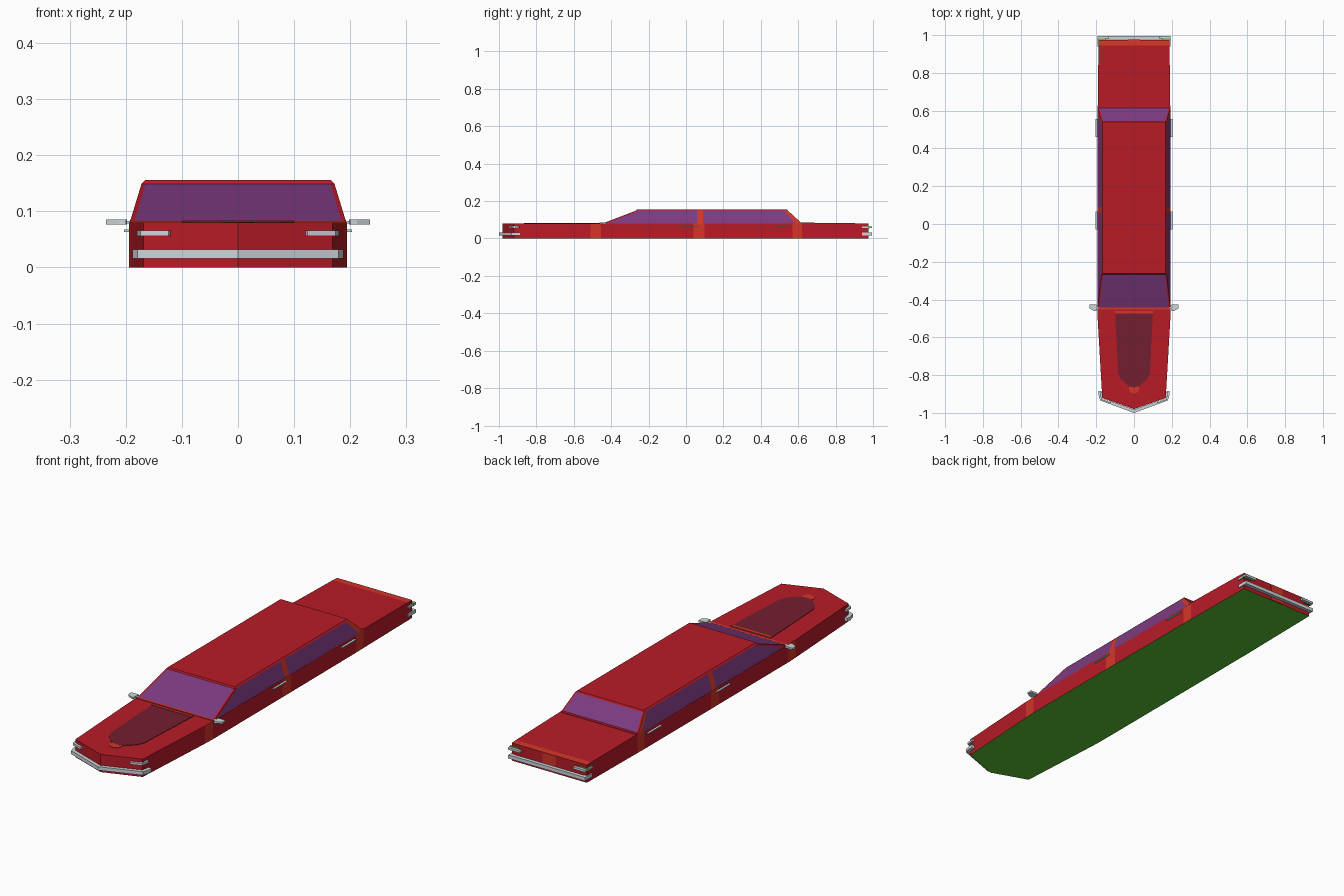
import bpy, bmesh, math
from mathutils import Vector

if "Cube" in bpy.data.objects:
    bpy.data.objects.remove(bpy.data.objects["Cube"])


def material(name, r, g, b):
    m = bpy.data.materials.new(name)
    lin = [((c / 255 + 0.055) / 1.055) ** 2.4 if c > 10 else c / 255 / 12.92 for c in (r, g, b)]
    m.diffuse_color = (*lin, 1)
    m.use_nodes = True
    m.node_tree.nodes["Principled BSDF"].inputs["Base Color"].default_value = m.diffuse_color
    return m


MATS = [material("body red", 184, 27, 39), material("glass purple", 125, 58, 128),
        material("trim orange", 212, 54, 40), material("hood maroon", 116, 30, 49),
        material("chrome grey", 205, 214, 219), material("underside green", 92, 196, 54)]
RED, GLASS, ORANGE, MAROON, CHROME, GREEN = range(6)


def build(name, verts, faces, colours):
    """Mesh from points and faces; colours is one index or one per face."""
    bm = bmesh.new()
    vs = [bm.verts.new(v) for v in verts]
    for i, f in enumerate(faces):
        face = bm.faces.new([vs[k] for k in f])
        face.material_index = colours if isinstance(colours, int) else colours[i]
    bmesh.ops.remove_doubles(bm, verts=bm.verts, dist=1e-5)
    bmesh.ops.recalc_face_normals(bm, faces=bm.faces)
    me = bpy.data.meshes.new(name)
    for m in MATS:
        me.materials.append(m)
    bm.to_mesh(me)
    bm.free()
    ob = bpy.data.objects.new(name, me)
    bpy.context.collection.objects.link(ob)
    return ob


def slab(name, outline, z0, z1, colour):
    """Flat plate from an xy outline."""
    n = len(outline)
    verts = [(x, y, z) for z in (z0, z1) for x, y in outline]
    faces = [range(n), range(n, 2 * n)]
    faces += [(i, (i + 1) % n, n + (i + 1) % n, n + i) for i in range(n)]
    return build(name, verts, faces, colour)


def bar(name, path, z, h, t, colour=CHROME):
    """Flat-fronted bar swept along an xy path with mitred corners."""
    pts = [Vector(p) for p in path]
    dirs = [(b - a).normalized() for a, b in zip(pts, pts[1:])]
    section = [(0, -h), (0, h), (t, h), (t, -h)]
    k = len(section)
    verts, faces = [], []
    for i, p in enumerate(pts):
        a, b = dirs[max(i - 1, 0)], dirs[min(i, len(dirs) - 1)]
        d = (a + b).normalized()
        out = Vector((d.y, -d.x)) / max(d.dot(a), 0.3)
        verts += [(p.x + out.x * s, p.y + out.y * s, z + dz) for s, dz in section]
    for i in range(len(pts) - 1):
        faces += [(i * k + j, i * k + (j + 1) % k, (i + 1) * k + (j + 1) % k, (i + 1) * k + j)
                  for j in range(k)]
    faces += [range(k), range(len(verts) - k, len(verts))]
    return build(name, verts, faces, colour)


def flip(path, s):
    """Mirror a path in x, keeping its winding."""
    return path if s > 0 else [(-x, y) for x, y in reversed(path)]


# body: cross stations (y, half width, top height), orange bands on the sides
stations = [(-0.92, 0.168, 0.08), (-0.51, 0.192, 0.08), (-0.455, 0.194, 0.08),
            (0.04, 0.194, 0.08), (0.10, 0.194, 0.08), (0.57, 0.193, 0.08),
            (0.62, 0.192, 0.085), (0.945, 0.188, 0.081), (0.975, 0.187, 0.08)]
verts = [(0, -0.98, 0), (0, -0.98, 0.08)]
for y, w, z in stations:
    verts += [(-w, y, 0), (-w, y, z), (w, y, 0), (w, y, z)]
faces, cols = [], []


def add(f, c):
    faces.append(f)
    cols.append(c)


for s in (2, 4):
    add((0, 1, s + 1, s), RED)
add((0, 2, 4), GREEN)
add((1, 3, 5), RED)
last = len(stations) - 1
for i in range(last):
    a = 2 + 4 * i
    band = ORANGE if i in (1, 3, 5) else RED
    add((a, a + 1, a + 5, a + 4), band)
    add((a + 2, a + 3, a + 7, a + 6), band)
    add((a, a + 2, a + 6, a + 4), GREEN)
    add((a + 1, a + 3, a + 7, a + 5), ORANGE if i == last - 1 else RED)
a = 2 + 4 * last
add((a, a + 1, a + 3, a + 2), RED)
build("body", verts, faces, cols)
slab("rear_plate_panel", [(-0.032, 0.974), (0.032, 0.974), (0.032, 0.977), (-0.032, 0.977)],
     0.002, 0.079, ORANGE)

# cabin sides: bottom and top break points with pillar and window colours
low_y = [-0.447, -0.425, 0.06, 0.09, 0.585, 0.62]
high_y = [-0.267, -0.25, 0.06, 0.09, 0.525, 0.545]
side_cols = [RED, GLASS, ORANGE, GLASS, ORANGE]
LW, HW, RW, LZ, HZ, RZ = 0.193, 0.172, 0.166, 0.08, 0.149, 0.1555
verts, faces, cols = [], [], []


def quad(*pts, c):
    n = len(verts)
    verts.extend(pts)
    add(tuple(range(n, n + len(pts))), c)


for s in (-1, 1):
    for i, c in enumerate(side_cols):
        quad((s * LW, low_y[i], LZ), (s * LW, low_y[i + 1], LZ),
             (s * HW, high_y[i + 1], HZ), (s * HW, high_y[i], HZ), c=c)
# windscreen and rear window with thin frames
for yl, yh in ((low_y[0], high_y[0]), (low_y[-1], high_y[-1])):
    cuts = [(-LW, -HW), (-LW + 0.008, -HW + 0.007), (LW - 0.008, HW - 0.007), (LW, HW)]
    for (l0, h0), (l1, h1), c in zip(cuts, cuts[1:], (RED, GLASS, RED)):
        quad((l0, yl, LZ), (l1, yl, LZ), (h1, yh, HZ), (h0, yh, HZ), c=c)
# roof with chamfered rim
y0, y1 = high_y[0], high_y[-1]
r0, r1 = y0 + 0.004, y1 - 0.004
rim = [(-HW, y0, HZ), (HW, y0, HZ), (HW, y1, HZ), (-HW, y1, HZ)]
top = [(-RW, r0, RZ), (RW, r0, RZ), (RW, r1, RZ), (-RW, r1, RZ)]
for i in range(4):
    j = (i + 1) % 4
    quad(rim[i], rim[j], top[j], top[i], c=RED)
quad(*top, c=RED)
quad((-LW, low_y[0], LZ), (LW, low_y[0], LZ), (LW, low_y[-1], LZ), (-LW, low_y[-1], LZ), c=RED)
build("cabin", verts, faces, cols)

# hood panel, cowl strips and hood ornament
half = [(0.1, -0.468), (0.084, -0.79), (0.07, -0.82), (0.03, -0.858), (0, -0.866)]
slab("hood_panel", half + [(-x, y) for x, y in half[-2::-1]], 0.079, 0.082, MAROON)
slab("hood_vent", [(-0.1, -0.473), (0.1, -0.473), (0.1, -0.46), (-0.1, -0.46)],
     0.079, 0.084, ORANGE)
slab("windscreen_sill", [(-0.192, -0.452), (0.192, -0.452), (0.192, -0.441), (-0.192, -0.441)],
     0.079, 0.0825, ORANGE)
slab("rear_window_sill", [(-0.188, 0.61), (0.188, 0.61), (0.188, 0.626), (-0.188, 0.626)],
     0.08, 0.0865, RED)
slab("hood_ornament", [(0.028 * math.cos(k * math.pi / 5), -0.872 + 0.026 * math.sin(k * math.pi / 5))
                       for k in range(10)], 0.079, 0.0815, ORANGE)

# bumpers
bar("front_bumper", [(-0.172, -0.885), (-0.172, -0.902), (-0.166, -0.922), (0, -0.983),
                     (0.166, -0.922), (0.172, -0.902), (0.172, -0.885)], 0.024, 0.008, 0.016)
bar("rear_bumper", [(0.176, 0.942), (0.176, 0.978), (-0.176, 0.978), (-0.176, 0.942)],
    0.024, 0.008, 0.016)

# paired parts: lights, handles, mirrors
for s, side in ((1, "right"), (-1, "left")):
    bar(side + "_headlight", flip([(0.12, -0.938), (0.164, -0.922), (0.169, -0.89)], s),
        0.061, 0.005, 0.011)
    bar(side + "_tail_light", flip([(0.18, 0.94), (0.18, 0.981), (0.132, 0.981)], s),
        0.06, 0.005, 0.013)
    slab(side + "_tail_marker", flip([(0.15, 0.973), (0.194, 0.973), (0.194, 0.982),
                                      (0.15, 0.982)], s), 0.054, 0.067, GREEN)
    for label, y in (("front", -0.03), ("rear", 0.46)):
        slab(f"{side}_{label}_door_handle",
             flip([(0.19, y), (0.203, y), (0.203, y + 0.095), (0.19, y + 0.095)], s),
             0.0635, 0.0675, CHROME)
    slab(side + "_mirror_arm", flip([(0.188, -0.445), (0.205, -0.445), (0.205, -0.432),
                                     (0.188, -0.432)], s), 0.078, 0.083, CHROME)
    slab(side + "_mirror", flip([(0.198, -0.425), (0.2, -0.462), (0.212, -0.46), (0.235, -0.447),
                                 (0.235, -0.425)], s), 0.077, 0.0855, CHROME)
